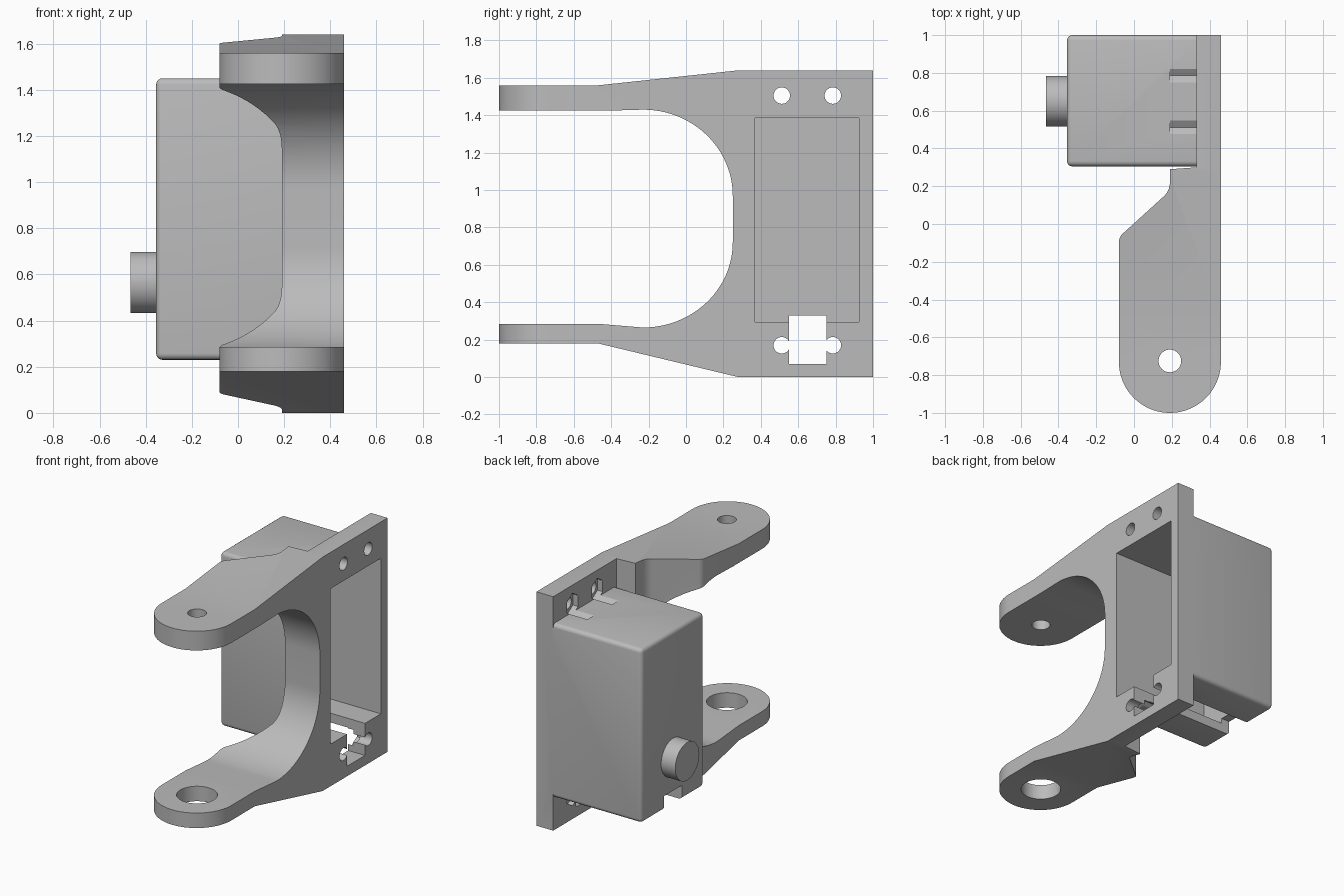
import bpy, bmesh, math
from mathutils import Matrix, Vector

cube = bpy.data.objects.get("Cube")
if cube:
    bpy.data.objects.remove(cube, do_unlink=True)

grey = bpy.data.materials.new("plain grey")
grey.use_nodes = True
grey.diffuse_color = (0.5, 0.5, 0.5, 1)
grey.node_tree.nodes["Principled BSDF"].inputs["Base Color"].default_value = (0.5, 0.5, 0.5, 1)


def finish(name, bm):
    bmesh.ops.recalc_face_normals(bm, faces=bm.faces)
    mesh = bpy.data.meshes.new(name)
    bm.to_mesh(mesh)
    bm.free()
    mesh.materials.append(grey)
    obj = bpy.data.objects.new(name, mesh)
    bpy.context.collection.objects.link(obj)
    return obj


def prism(name, points, depth):
    """Extrude a closed outline of 3D points along a depth vector."""
    bm = bmesh.new()
    face = bm.faces.new([bm.verts.new(p) for p in points])
    out = bmesh.ops.extrude_face_region(bm, geom=[face])
    verts = [g for g in out["geom"] if isinstance(g, bmesh.types.BMVert)]
    bmesh.ops.translate(bm, verts=verts, vec=depth)
    return finish(name, bm)


def box(name, low, high, bevel=0):
    bm = bmesh.new()
    bmesh.ops.create_cube(bm, size=1)
    low, high = Vector(low), Vector(high)
    bmesh.ops.scale(bm, verts=bm.verts, vec=high - low)
    bmesh.ops.translate(bm, verts=bm.verts, vec=(low + high) / 2)
    if bevel:
        bmesh.ops.bevel(bm, geom=bm.edges[:], offset=bevel, segments=4,
                        profile=0.5, affect='EDGES')
    return finish(name, bm)


def rod(name, centre, radius, length, axis, sides=48):
    bm = bmesh.new()
    bmesh.ops.create_cone(bm, cap_ends=True, segments=sides, radius1=radius,
                          radius2=radius, depth=length)
    turn = Matrix.Rotation(math.pi / 2, 4, 'Y') if axis == 'X' else Matrix()
    bmesh.ops.transform(bm, verts=bm.verts, matrix=Matrix.Translation(centre) @ turn)
    return finish(name, bm)


def arc(cu, cv, ru, rv, start, end, steps=24):
    angles = [math.radians(start + (end - start) * i / steps) for i in range(steps + 1)]
    return [(cu + ru * math.cos(a), cv + rv * math.sin(a)) for a in angles]


def combine(target, other, operation):
    mod = target.modifiers.new(operation.lower(), 'BOOLEAN')
    mod.operation, mod.solver, mod.object = operation, 'EXACT', other
    bpy.context.view_layer.objects.active = target
    bpy.ops.object.modifier_apply(modifier=mod.name)
    bpy.data.objects.remove(other, do_unlink=True)


# Fork bracket: side outline trimmed by the plan outline
side = [(-1.1, 1.56), (-0.47, 1.56), (0.28, 1.64), (1, 1.64), (1, 0), (0.28, 0),
        (-0.47, 0.18), (-1.1, 0.18), (-1.1, 0.285), (-0.47, 0.285)]
side += arc(-0.23, 0.72, 0.48, 0.455, -90, 0)
side += arc(-0.23, 0.97, 0.48, 0.46, 0, 90) + [(-0.4, 1.425), (-1.1, 1.425)]
bracket = prism("fork_bracket", [(-0.2, y, z) for y, z in side], (0.66, 0, 0))

plan = [(0.46, 1.1), (0.33, 1.1), (0.33, 0.3), (0.19, 0.29)]
plan += arc(0.09, 0.22, 0.1, 0.1, 0, -45, 8)
plan += arc(-0.02, -0.096, 0.06, 0.06, 135, 180, 6)
plan += arc(0.19, -0.73, 0.27, 0.27, 180, 360, 40)
trim = prism("plan_trim", [(x, y, -0.1) for x, y in plan], (0, 0, 1.9))
combine(bracket, trim, 'INTERSECT')

# Motor housing and output shaft
combine(bracket, box("housing", (-0.355, 0.305, 0.23), (0.43, 1, 1.45), 0.028), 'UNION')
combine(bracket, rod("shaft", (-0.39, 0.65, 0.565), 0.133, 0.15, 'X'), 'UNION')

# Housing cavity and cable slot
combine(bracket, box("cavity", (-0.29, 0.37, 0.295), (0.6, 0.925, 1.385)), 'DIFFERENCE')
combine(bracket, box("cable_slot", (-0.5, 0.55, 0.07), (0.6, 0.75, 0.33)), 'DIFFERENCE')

# Screw holes with hexagonal nut pockets
for z in (0.17, 1.505):
    for y in (0.512, 0.785):
        combine(bracket, rod("screw_hole", (0.4, y, z), 0.044, 0.4, 'X', 32), 'DIFFERENCE')
        pocket = [(0.19, u, v) for u, v in arc(y, z, 0.07, 0.078, 30, 330, 5)]
        combine(bracket, prism("nut_pocket", pocket, (0.18, 0, 0)), 'DIFFERENCE')

# Pivot holes in the two arms
for z, radius in ((1.5, 0.06), (0.23, 0.13)):
    combine(bracket, rod("pivot_hole", (0.19, -0.725, z), radius, 0.4, 'Z'), 'DIFFERENCE')

bpy.ops.object.select_all(action='DESELECT')
bracket.select_set(True)
bpy.context.view_layer.objects.active = bracket
bpy.ops.object.shade_smooth_by_angle(angle=math.radians(30))
